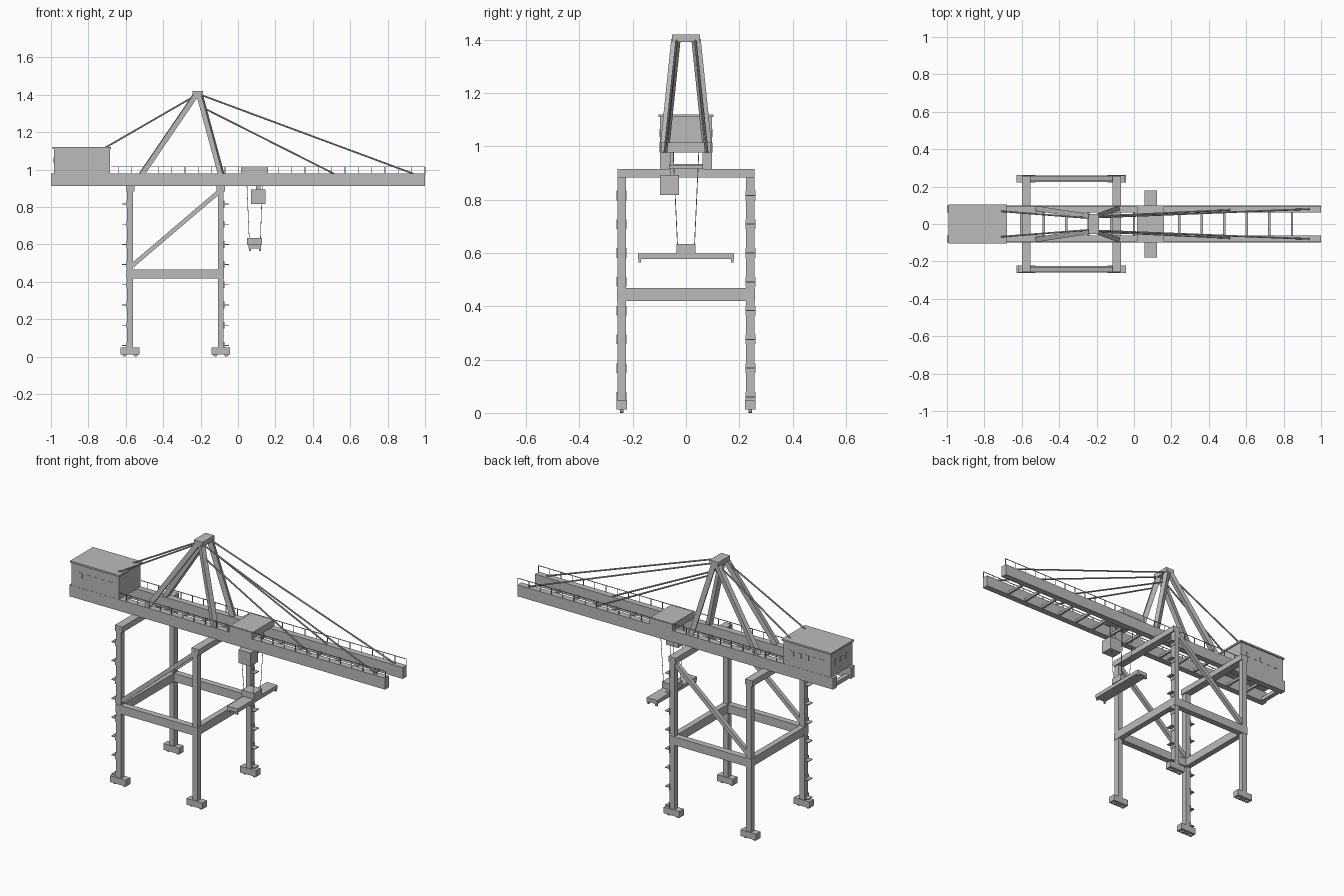
import bpy
from mathutils import Vector

cube = bpy.data.objects.get("Cube")
if cube:
    bpy.data.objects.remove(cube, do_unlink=True)

grey = bpy.data.materials.new("steel grey")
grey.use_nodes = True
COLOUR = (0.5, 0.5, 0.5, 1)
grey.diffuse_color = COLOUR
grey.node_tree.nodes["Principled BSDF"].inputs["Base Color"].default_value = COLOUR


def finish(name):
    ob = bpy.context.object
    ob.name = name
    ob.data.materials.append(grey)
    return ob


def box(name, x, y, z):
    """Box from three (low, high) ranges."""
    spans = (x, y, z)
    bpy.ops.mesh.primitive_cube_add(size=1, location=[(a + b) / 2 for a, b in spans])
    ob = finish(name)
    ob.scale = [b - a for a, b in spans]
    return ob


def around(centre, width):
    return (centre - width / 2, centre + width / 2)


def strut(name, start, end, thick, sides=4):
    """Square beam or round cable between two points."""
    a, b = Vector(start), Vector(end)
    d = b - a
    if sides == 4:
        bpy.ops.mesh.primitive_cube_add(size=1, location=(a + b) / 2)
        scale = (thick, thick, d.length)
    else:
        bpy.ops.mesh.primitive_cylinder_add(vertices=sides, radius=0.5, depth=1, location=(a + b) / 2)
        scale = (thick, thick, d.length)
    ob = finish(name)
    ob.rotation_euler = d.to_track_quat('Z', 'Y').to_euler()
    ob.scale = scale
    return ob


REAR, FORE, SIDE = -0.577, -0.092, 0.2415

# Portal legs, feet and wheels
for x in (REAR, FORE):
    for s in (-1, 1):
        y = s * SIDE
        box("leg", around(x, 0.031), around(y, 0.033), (0.04, 0.9))
        box("foot", around(x, 0.1), around(y, 0.04), (0.012, 0.048))
        for dx in (-0.03, 0.03):
            bpy.ops.mesh.primitive_cylinder_add(vertices=12, radius=0.012, depth=0.014,
                                                location=(x + dx, y, 0.012), rotation=(1.5708, 0, 0))
            finish("wheel")
    # Cross beams over the portal and at mid height
    box("top_cross_beam", around(x, 0.046), (-0.257, 0.257), (0.883, 0.916))
    box("middle_cross_beam", around(x, 0.033), (-0.257, 0.257), (0.42, 0.468))

# Side beams and diagonal braces
for s in (-1, 1):
    y = s * SIDE
    box("middle_side_beam", (-0.595, -0.075), around(y, 0.036), (0.418, 0.466))
    strut("diagonal_brace", (REAR + 0.01, y, 0.485), (FORE, y, 0.89), 0.023)

# Climbing steps on two opposite legs
for x, s in ((REAR, -1), (FORE, 1)):
    y = s * SIDE
    for i in range(8):
        z = 0.06 + 0.108 * i
        if 0.4 < z < 0.47:
            continue
        box("leg_step", sorted((x + s * 0.015, x + s * 0.043)), around(y, 0.038), around(z, 0.004))
        box("step_cleat", around(x + s * 0.016, 0.005), around(y, 0.038), around(z, 0.036))

# Twin girders with handrails
for s in (-1, 1):
    box("girder", (-1, 1), around(s * 0.08, 0.036), (0.913, 0.978))
    y = s * 0.094
    strut("handrail", (-0.68, y, 1.015), (1, y, 1.015), 0.003)
    for i in range(24):
        x = -0.64 + 0.0713 * i
        strut("rail_post", (x, y, 0.975), (x, y, 1.015), 0.003)

# Ties between the girders
for i in range(15):
    box("girder_tie", around(-0.845 + 0.1207 * i, 0.013), (-0.065, 0.065), (0.916, 0.93))
box("rear_tie", (-0.99, -0.965), (-0.065, 0.065), (0.913, 0.935))

# Machinery house with roof and window plates
box("machinery_house", (-0.985, -0.685), (-0.097, 0.097), (0.977, 1.112))
box("house_roof", (-0.991, -0.679), (-0.104, 0.104), (1.11, 1.12))
for s in (-1, 1):
    for i in range(5):
        box("house_window", around(-0.93 + 0.048 * i, 0.025), around(s * 0.097, 0.004), (1.035, 1.065))
for i in range(3):
    box("end_window", around(-0.985, 0.004), around(-0.05 + 0.05 * i, 0.025), (1.035, 1.065))

# Mast and stay cables
box("mast_head", (-0.243, -0.187), (-0.053, 0.053), (1.393, 1.421))
for s in (-1, 1):
    strut("rear_mast_leg", (-0.515, s * 0.082, 0.975), (-0.225, s * 0.038, 1.4), 0.027)
    strut("front_mast_leg", (-0.09, s * 0.082, 0.975), (-0.205, s * 0.038, 1.4), 0.027)
    strut("rear_stay", (-0.71, s * 0.068, 1.117), (-0.22, s * 0.03, 1.4), 0.009, 8)
    strut("long_front_stay", (0.94, s * 0.08, 0.977), (-0.2, s * 0.035, 1.4), 0.009, 8)
    strut("short_front_stay", (0.515, s * 0.075, 0.977), (-0.185, s * 0.042, 1.33), 0.009, 8)

# Trolley and operator cabin
box("trolley", (0.016, 0.16), (-0.1, 0.1), (0.977, 1.015))
box("cabin", (0.07, 0.147), (-0.097, -0.027), (0.817, 0.893))
box("cabin_hanger", (0.095, 0.12), (-0.06, -0.045), (0.89, 0.98))

# Hoist ropes, head block and spreader
for s in (-1, 1):
    for top, low in ((0.045, 0.06), (0.132, 0.12)):
        strut("hoist_rope", (top, s * 0.048, 0.98), (low, s * 0.032, 0.63), 0.003, 6)
    for x in (0.064, 0.117):
        box("spreader_corner", around(x, 0.012), around(s * 0.174, 0.01), (0.565, 0.58))
box("head_block", (0.048, 0.128), (-0.036, 0.036), (0.598, 0.633))
box("spreader", (0.057, 0.124), (-0.18, 0.18), (0.577, 0.599))
